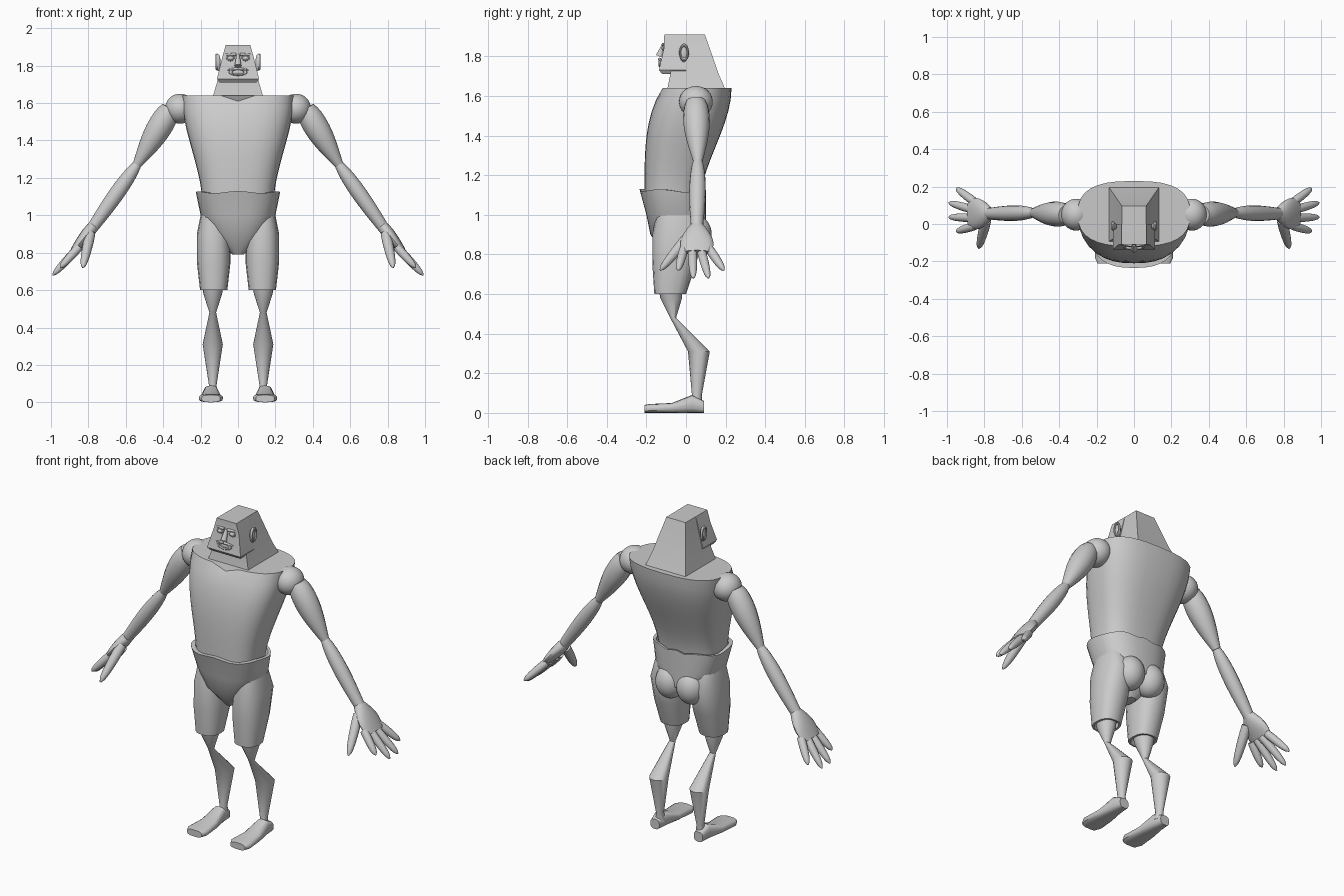
import bpy, bmesh, math
from math import sin, cos, pi
from mathutils import Vector

if "Cube" in bpy.data.objects:
    bpy.data.objects.remove(bpy.data.objects["Cube"], do_unlink=True)

GREY = (0.6, 0.6, 0.6, 1)
clay = bpy.data.materials.new("light grey clay")
clay.use_nodes = True
clay.diffuse_color = GREY
clay.node_tree.nodes["Principled BSDF"].inputs["Base Color"].default_value = GREY
X, Y, Z = Vector((1, 0, 0)), Vector((0, 1, 0)), Vector((0, 0, 1))


def mix(a, b, t):
    return a + (b - a) * t


def dress(ob, name, mirror):
    """Name, colour, mirror and smooth the given object."""
    ob.name = ob.data.name = name
    ob.data.materials.append(clay)
    if mirror:
        ob.modifiers.new("mirror", 'MIRROR')
    bpy.ops.object.select_all(action='DESELECT')
    ob.select_set(True)
    bpy.context.view_layer.objects.active = ob
    bpy.ops.object.shade_smooth_by_angle(angle=math.radians(40))


def finish(name, bm, mirror=False):
    bmesh.ops.recalc_face_normals(bm, faces=bm.faces)
    mesh = bpy.data.meshes.new(name)
    bm.to_mesh(mesh)
    bm.free()
    ob = bpy.data.objects.new(name, mesh)
    bpy.context.collection.objects.link(ob)
    dress(ob, name, mirror)


def loft(rings, power=2, sides=16):
    """Skin rings of (centre, u, v) with round to square outlines."""
    def bend(c):
        return math.copysign(abs(c) ** (2 / power), c)
    bm = bmesh.new()
    turn = pi / 4 if sides == 4 else 0
    angles = [turn + math.tau * i / sides for i in range(sides)]
    loops = [[bm.verts.new(c + u * bend(cos(a)) + v * bend(sin(a))) for a in angles]
             for c, u, v in rings]
    for low, high in zip(loops, loops[1:]):
        for i in range(sides):
            bm.faces.new((low[i - 1], low[i], high[i], high[i - 1]))
    bm.faces.new(loops[0])
    bm.faces.new(loops[-1])
    return bm


def stack(rows, x=0, power=2, sides=16):
    """Level rings given as height, half width, front and back."""
    return loft([(Vector((x, (front + back) / 2, z)), X * half, Y * (back - front) / 2)
                 for z, half, front, back in rows], power, sides)


def block(name, rows):
    finish(name, stack(rows, power=99, sides=4))


def spindle(name, start, end, radii, bulge=0, wide=(1, 1), round_tip=False, mirror=True):
    """Tapered limb piece that swells along its length."""
    start, end = Vector(start), Vector(end)
    along = (end - start).normalized()
    v = along.cross(Y).normalized()
    u = v.cross(along)
    rings = []
    steps = 12
    for i in range(steps + 1):
        t = i / steps
        r = mix(*radii, t) + bulge * sin(pi * t ** 0.75)
        if round_tip:
            r *= math.sqrt(1.05 - t ** 8)
        rings.append((start.lerp(end, t), u * r * mix(*wide, t), v * r))
    finish(name, loft(rings), mirror)


def feature(name, add, at, size, turn=(0, 0, 0), mirror=True, **shape):
    """Scaled primitive with its transform baked in."""
    add(location=at, rotation=turn, **shape)
    ob = bpy.context.object
    ob.scale = size
    bpy.ops.object.transform_apply()
    dress(ob, name, mirror)


def ball(name, at, size, mirror=True):
    feature(name, bpy.ops.mesh.primitive_uv_sphere_add, at, size, mirror=mirror)


def rim(name, at, size, turn, mirror=True):
    feature(name, bpy.ops.mesh.primitive_torus_add, at, size, turn, mirror,
            major_radius=0.8, minor_radius=0.2, major_segments=20, minor_segments=8)


def chest_row(t):
    swell = t * t * (3 - 2 * t)
    return mix(1.05, 1.64, t), mix(0.19, 0.3, swell), mix(-0.21, -0.12, t ** 4), mix(0.07, 0.23, swell)


# Torso: barrel chest with a flat top and a notched collar
bm = stack([chest_row(i / 10) for i in range(11)], power=2.7, sides=32)
for vert in bm.verts:
    if vert.co.z > 1.62 and vert.co.y < 0 and abs(vert.co.x) < 0.02:
        vert.co.z -= 0.03
finish("torso", bm)

# Shorts: pelvis with a flared wavy waistband, seat and hollow legs
bm = stack([(0.79, 0.03, -0.1, 0), (0.9, 0.15, -0.18, 0.1), (1, 0.2, -0.2, 0.1),
            (1.12, 0.225, -0.235, 0.1), (1.12, 0.205, -0.21, 0.09), (1.07, 0.19, -0.2, 0.07)],
           power=2.5, sides=32)
for vert in bm.verts:
    if vert.co.z > 1.1:
        vert.co.z += 0.006 * cos(6 * math.atan2(vert.co.x, vert.co.y)) - 0.02 * vert.co.y
finish("shorts_pelvis", bm)
ball("shorts_seat", (0.07, 0.045, 0.9), (0.085, 0.085, 0.1))
finish("shorts_legs", stack([(1, 0.07, -0.15, 0.06), (0.9, 0.09, -0.17, 0.09), (0.75, 0.09, -0.17, 0.05),
                             (0.6, 0.073, -0.16, 0), (0.6, 0.06, -0.15, -0.01), (0.63, 0.06, -0.14, -0.02)],
                            0.13, 2.4), True)

# Lower legs: pinched knee, swept-back calf, slim ankle
finish("lower_legs", stack([(0.64, 0.06, -0.14, -0.02), (0.58, 0.05, -0.13, -0.02), (0.48, 0.018, -0.08, -0.05),
                            (0.31, 0.054, 0.01, 0.12), (0.09, 0.02, 0.03, 0.08), (0.04, 0.03, 0.02, 0.08)],
                           0.135), True)

# Feet: flat-soled rings from heel to toe, as place, half width and height
sole = [(0.09, 0.03, 0.06), (0.03, 0.04, 0.09), (-0.07, 0.055, 0.05), (-0.18, 0.065, 0.045), (-0.21, 0.05, 0.04)]
finish("feet", loft([(Vector((0.145, y, high / 2)), X * half, Z * high / 2) for y, half, high in sole], 2.8), True)

# Arms: round shoulder, biceps, pinched elbow, forearm
elbow, wrist = (0.54, 0.06, 1.27), (0.78, 0.055, 0.93)
ball("shoulders", (0.31, 0.05, 1.57), (0.08, 0.085, 0.08))
spindle("upper_arms", (0.36, 0.05, 1.57), elbow, (0.05, 0.024), 0.026)
spindle("forearms", elbow, wrist, (0.024, 0.03), 0.015)

# Hands: broad palm, four fanned fingers and a thumb
spindle("palms", (0.77, 0.055, 0.945), (0.88, 0.055, 0.81), (0.028, 0.018), 0.008, wide=(1.2, 4))
for i, finger in enumerate(("index", "middle", "ring", "little")):
    reach = 1.01 - 0.04 * abs(i - 1.5)
    spindle(finger + "_fingers", (0.85, 0.042 * i - 0.01, 0.83), (reach, 0.077 * i - 0.04, 1.67 - reach),
            (0.021, 0.016), 0.003, round_tip=True)
spindle("thumbs", (0.79, 0.02, 0.9), (0.83, -0.13, 0.72), (0.026, 0.018), 0.003, round_tip=True)

# Head: tapered neck wedge behind a blocky face
block("neck_and_skull", [(1.61, 0.143, -0.1, 0.21), (1.71, 0.113, -0.08, 0.166), (1.91, 0.065, -0.07, 0.096)])
block("face", [(1.71, 0.1, -0.12, 0), (1.73, 0.113, -0.137, 0), (1.84, 0.086, -0.112, 0),
               (1.91, 0.066, -0.11, 0)])

# Facial features
upright = (pi / 2, 0, 0)
ball("eyes", (0.04, -0.11, 1.84), (0.018, 0.014, 0.013))
rim("eyelids", (0.04, -0.114, 1.84), (0.023, 0.017, 0.02), upright)
spindle("brows", (0.01, -0.115, 1.86), (0.07, -0.107, 1.86), (0.008, 0.005))
spindle("nose", (0, -0.112, 1.86), (0, -0.135, 1.8), (0.008, 0.018), mirror=False)
rim("lips", (0, -0.13, 1.765), (0.05, 0.02, 0.04), upright, False)
ball("teeth", (0, -0.126, 1.765), (0.04, 0.007, 0.012), False)
spindle("moustache", (0, -0.133, 1.785), (0.056, -0.125, 1.778), (0.008, 0.004))
ball("ears", (0.105, -0.012, 1.815), (0.012, 0.02, 0.045))
rim("ear_rims", (0.113, -0.01, 1.82), (0.045, 0.025, 0.04), (0, pi / 2, 0))
